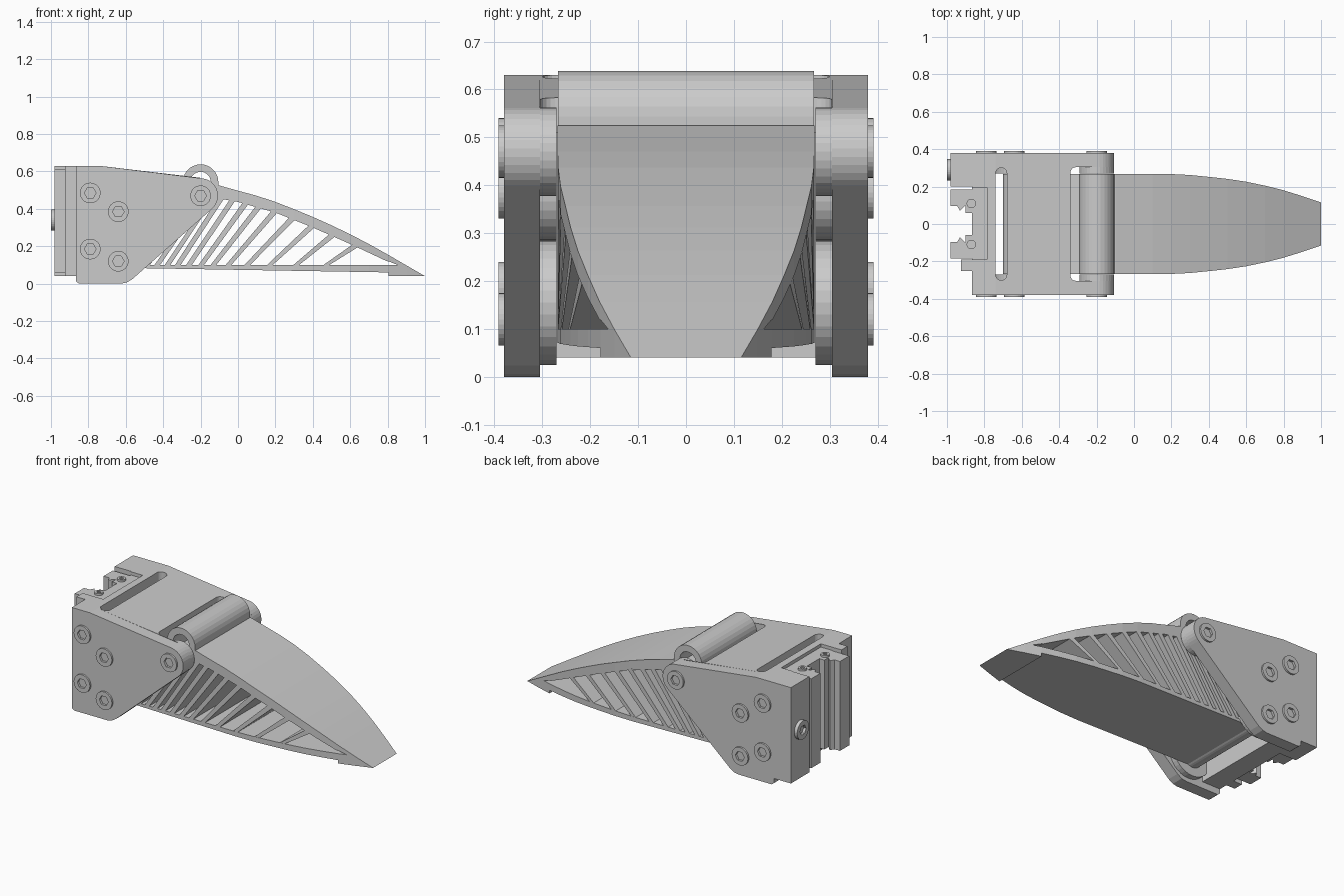
import bpy, bmesh
from math import sin, cos, pi, radians
from mathutils import Vector

if "Cube" in bpy.data.objects:
    bpy.data.objects.remove(bpy.data.objects["Cube"])


def solid(name, rings):
    """Closed solid from two matching outlines."""
    bm = bmesh.new()
    a, b = [[bm.verts.new(p) for p in r] for r in rings]
    n = len(a)
    bm.faces.new(a)
    bm.faces.new(b[::-1])
    for i in range(n):
        bm.faces.new((a[i], b[i], b[(i + 1) % n], a[(i + 1) % n]))
    bmesh.ops.recalc_face_normals(bm, faces=bm.faces)
    me = bpy.data.meshes.new(name)
    bm.to_mesh(me)
    bm.free()
    ob = bpy.data.objects.new(name, me)
    bpy.context.collection.objects.link(ob)
    return ob


def side_prism(name, pts, y0, y1):
    return solid(name, [[(x, y, z) for x, z in pts] for y in (y0, y1)])


def plan_prism(name, pts, z0, z1):
    return solid(name, [[(x, y, z) for x, y in pts] for z in (z0, z1)])


def arc(cx, cy, r, a0, a1, n):
    return [(cx + r * cos(radians(a0 + (a1 - a0) * i / n)),
             cy + r * sin(radians(a0 + (a1 - a0) * i / n))) for i in range(n + 1)]


def circle(cx, cy, r, n=32):
    return arc(cx, cy, r, 0, 360, n)[:-1]


def rounded(x0, x1, y0, y1, r):
    return (arc(x1 - r, y1 - r, r, 0, 90, 5) + arc(x0 + r, y1 - r, r, 90, 180, 5)
            + arc(x0 + r, y0 + r, r, 180, 270, 5) + arc(x1 - r, y0 + r, r, 270, 360, 5))


def cut(ob, cutter):
    cutter.hide_render = True
    m = ob.modifiers.new("cut", 'BOOLEAN')
    m.object, m.operation, m.solver = cutter, 'DIFFERENCE', 'EXACT'
    bpy.context.view_layer.objects.active = ob
    bpy.ops.object.modifier_apply(modifier=m.name)
    bpy.data.objects.remove(cutter)


def lerp(table, x):
    for (x0, v0), (x1, v1) in zip(table, table[1:]):
        if x <= x1:
            return v0 + (v1 - v0) * (x - x0) / (x1 - x0)
    return table[-1][1]


def join(name, obs):
    bpy.ops.object.select_all(action='DESELECT')
    for o in obs:
        o.select_set(True)
    bpy.context.view_layer.objects.active = obs[0]
    bpy.ops.object.join()
    obs[0].name = name
    return obs[0]


# Side plates with rounded pivot noses, inner bosses and socket bolts
plate = ([(-.85, 0), (-.625, 0), (-.595, .006), (-.565, .024)]
         + arc(-.2, .47, .093, -50, 80, 12) + [(-.74, .63), (-.865, .63), (-.865, .012)])
bolts = [(-.79, .485), (-.79, .185), (-.64, .385), (-.64, .12), (-.2, .47)]
for s, tag in ((-1, "front"), (1, "back")):
    side_prism(f"{tag}_side_plate", plate, s * .305, s * .38)
    for i, (z, r) in enumerate(((.155, .13), (.385, .1))):
        side_prism(f"{tag}_inner_boss_{i}", circle(-.64, z, r), s * .27, s * .306)
    side_prism(f"{tag}_pivot_boss", circle(-.2, .47, .0925), s * .27, s * .306)
    for i, (x, z) in enumerate(bolts):
        head = side_prism(f"{tag}_bolt_{i}", circle(x, z, .055), s * .36, s * .391)
        cut(head, side_prism("hex", circle(x, z, .031, 6), s * .377, s * .41))
        o = bpy.data.objects[f"{tag}_side_plate"]
        cut(o, side_prism("hex", circle(x, z, .031, 6), s * .377, s * .41))

# Top cover with a belt slot and a window for the hinge
cover = side_prism("top_cover", [(-.75, .54), (-.75, .63), (-.74, .63), (-.2, .566), (-.2, .5)],
                   -.306, .306)
cut(cover, plan_prism("slot", rounded(-.74, -.68, -.3, .3, .029), .4, .8))
cut(cover, plan_prism("window", rounded(-.34, -.1, -.304, .304, .03), .4, .8))

# Rear wall and the clamp jaw profile on the back
plan_prism("rear_wall", [(-.742, -.306), (-.742, .306), (-.866, .306), (-.866, -.306)], .04, .61)
for i, (y0, y1) in enumerate(((-.306, -.19), (.195, .306))):
    plan_prism(f"rear_wall_cap_{i}", [(-.742, y0), (-.742, y1), (-.866, y1), (-.866, y0)], .6, .63)
plan_prism("rear_wall_cap_middle", [(-.742, -.2), (-.742, .2), (-.785, .2), (-.785, -.2)], .6, .63)
plan_prism("clamp_block", [(-.86, .38), (-.98, .38), (-.98, .2), (-.86, .2)], .04, .63)
plan_prism("clamp_step", [(-.86, -.25), (-.925, -.25), (-.925, -.19), (-.86, -.19)], .04, .63)
for s, tag in ((1, "fixed"), (-1, "moving")):
    jaw = [(-.86, .185), (-.982, .185), (-.982, .095), (-.945, .095), (-.93, .07),
           (-.9, .1), (-.9, .06), (-.86, .06)]
    plan_prism(f"{tag}_clamp_jaw", [(x, s * y) for x, y in jaw], .06, .61)
    sc = plan_prism(f"{tag}_jaw_screw", circle(-.87, s * .11, .025, 20), .58, .622)
    cut(sc, plan_prism("hex", circle(-.87, s * .11, .013, 6), .615, .65))

# Clamp screw facing backwards
knob = solid("clamp_screw", [[(x, y, z) for y, z in circle(.29, .34, .057)] for x in (-.96, -1.0)])
cut(knob, solid("hex", [[(x, y, z) for y, z in circle(.29, .34, .03, 6)] for x in (-.983, -1.05)]))

# Flexible fin: curved back, flat sole and slanted ribs, all tapering in plan
back = [(-.34, .475), (-.2, .51), (-.1, .525), (0, .497), (.1, .47), (.2, .437), (.3, .398),
        (.4, .357), (.5, .312), (.6, .264), (.7, .212), (.8, .156), (.9, .098), (1, .04)]
inner = [(-.34, .42), (-.1, .455), (0, .437), (.2, .38), (.4, .3), (.6, .212), (.8, .118), (.86, .09)]
width = [(-.7, .268), (.18, .268), (.3, .262), (.4, .252), (.5, .241), (.6, .226),
         (.7, .205), (.8, .18), (.9, .149), (1, .115)]


def fin_piece(pts):
    return solid("fin_piece", [[(x, s * lerp(width, x), z) for x, z in pts] for s in (-1, 1)])


def sole(x):
    return .085 - .025 * (x + .64) / 1.45


xs = [x for x, _ in back[:12]]
parts = [fin_piece([(a, lerp(back, a)), (b, lerp(back, b)), (b, lerp(inner, b)), (a, lerp(inner, a))])
         for a, b in zip(xs, xs[1:])]
parts += [fin_piece([(a, sole(a)), (b, sole(b)), (b, .1), (a, .1)])
          for a, b in zip([-.64, .18, .3, .4, .5, .6, .7], [.18, .3, .4, .5, .6, .7, .805])]
parts += [fin_piece([(.8, .156), (.9, .098), (.9, .04), (.805, .04), (.805, .1), (.8, .118)]),
          fin_piece([(.9, .098), (1, .04), (.9, .04)])]
cut(parts[-2], solid("gap", [[(.7, y, .1), (.855, y, .1), (.8, y, .121), (.7, y, .17)] for y in (-.4, .4)]))
ribs = [(-.56, -.32), (-.505, -.25), (-.45, -.2), (-.395, -.15), (-.34, -.1), (-.28, -.04),
        (-.215, .03), (-.15, .1), (-.07, .185), (.03, .28), (.15, .385), (.29, .495), (.45, .62)]
for b, t in ribs:
    z0, z1, w = .095, lerp(inner, t) + .012, .03
    parts.append(fin_piece([(b, z0), (b + w, z0), (t + w, lerp(inner, t + w) + .012), (t, z1)]))
join("flexible_fin", parts)

# Hinge loop on top of the fin and round lower fin end
arch = ([(-.105, .46)] + arc(-.2, .543, .095, 0, 180, 14) + [(-.295, .46), (-.255, .46)]
        + arc(-.2, .543, .055, 180, 0, 14) + [(-.145, .46)])
side_prism("hinge_loop", arch, -.267, .267)
end = side_prism("lower_fin_end", circle(-.64, .135, .06), -.267, .267)
cut(end, side_prism("bore", circle(-.64, .135, .03), -.4, .4))
